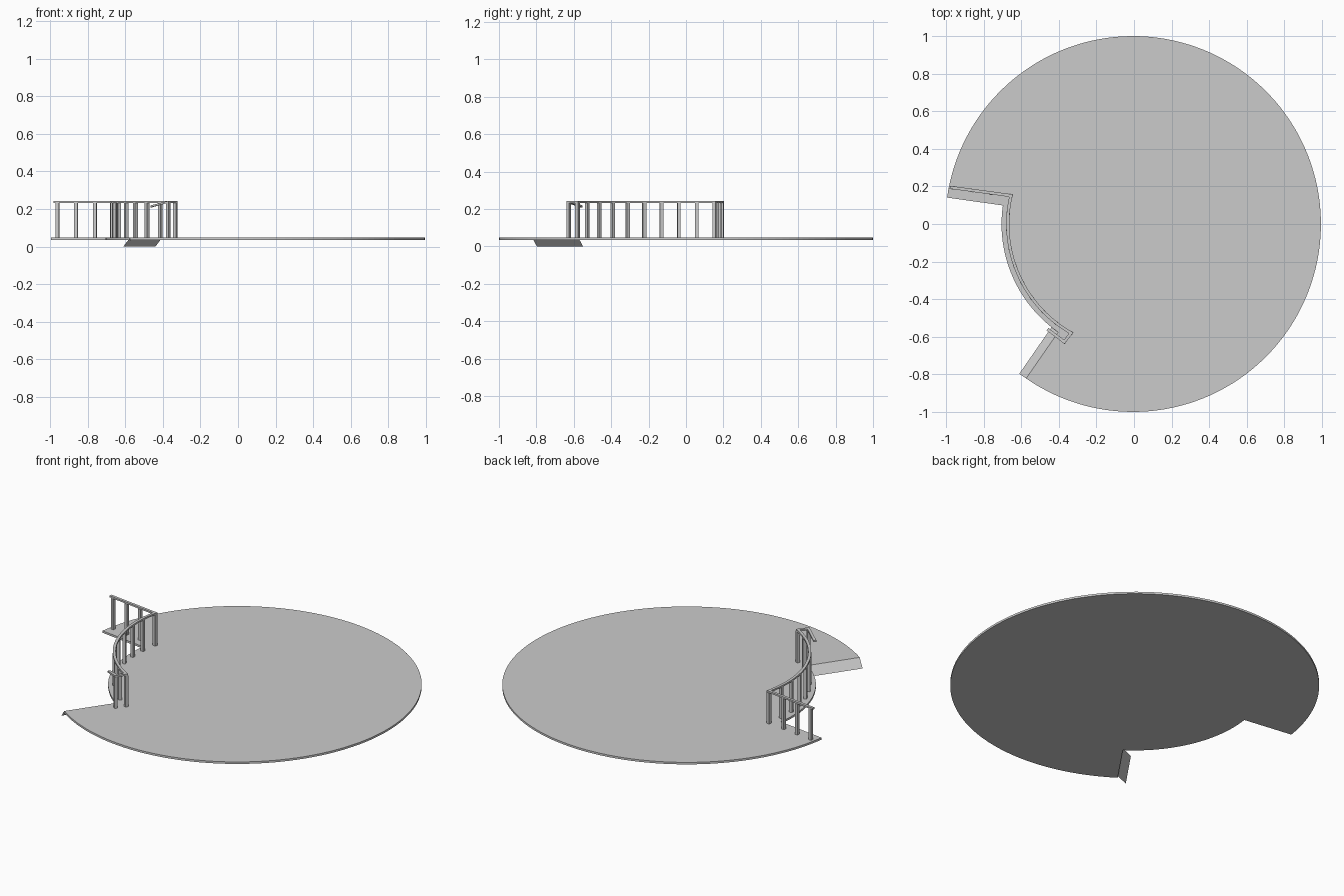
import bpy, bmesh
from math import radians, cos, sin
from mathutils import Vector

if "Cube" in bpy.data.objects:
    bpy.data.objects.remove(bpy.data.objects["Cube"])

CX = -0.005                          # disc centre in x
A0, A1 = radians(171.9), radians(235.3)   # radial edges of the notch
R_IN, R_OUT = 0.70, 1.0
Z0, Z1 = 0.035, 0.047                # floor bottom and top
RAIL_R, RAIL_TOP, RAIL_T = 0.667, 0.243, 0.010


def polar(r, a, z=0.0, side=0.0):
    """Point at radius r along angle a, shifted sideways (counter-clockwise positive)."""
    return Vector((CX + r * cos(a) - side * sin(a), r * sin(a) + side * cos(a), z))


def make(name, verts, faces):
    me = bpy.data.meshes.new(name)
    me.from_pydata([tuple(v) for v in verts], [], faces)
    bm = bmesh.new()
    bm.from_mesh(me)
    bmesh.ops.recalc_face_normals(bm, faces=bm.faces)
    bm.to_mesh(me)
    bm.free()
    ob = bpy.data.objects.new(name, me)
    bpy.context.collection.objects.link(ob)
    return ob


def prism(name, outline, z0, z1):
    n = len(outline)
    verts = [(p.x, p.y, z) for z in (z0, z1) for p in outline]
    faces = [list(range(n))[::-1], list(range(n, 2 * n))]
    faces += [[i, (i + 1) % n, n + (i + 1) % n, n + i] for i in range(n)]
    return make(name, verts, faces)


def sweep(name, path, width, thick):
    """Flat bar along a path, mitred at its corners; path is the top centre line."""
    verts, faces = [], []
    for i, p in enumerate(path):
        a = (p - path[max(i - 1, 0)]).to_2d()
        b = (path[min(i + 1, len(path) - 1)] - p).to_2d()
        a = a.normalized() if a.length > 0 else b.normalized()
        b = b.normalized() if b.length > 0 else a
        t = (a + b).normalized()
        off = Vector((-t.y, t.x, 0)) * (width / 2 / max(t.dot(a), 0.3))
        down = Vector((0, 0, -thick))
        verts += [p + off, p - off, p - off + down, p + off + down]
    for i in range(len(path) - 1):
        k = 4 * i
        faces += [[k + j, k + (j + 1) % 4, k + 4 + (j + 1) % 4, k + 4 + j] for j in range(4)]
    faces += [[0, 1, 2, 3], [len(verts) - 4 + j for j in range(4)]]
    return make(name, verts, faces)


def post(name, p, a, w=0.018):
    d, n = Vector((cos(a), sin(a), 0)) * w / 2, Vector((-sin(a), cos(a), 0)) * w / 2
    prism(name, [p - d - n, p + d - n, p + d + n, p - d + n], Z1, RAIL_TOP - RAIL_T)


# round floor with the notch on its left side
N, M = 120, 28
start, end = A1, A0 + radians(360)
outline = [polar(R_OUT, start + (end - start) * i / N) for i in range(N + 1)]
outline += [polar(R_IN, A0 + (A1 - A0) * i / M) for i in range(M + 1)]
prism("floor", outline, Z0, Z1)

# steep entry ramp, a thin sheet on the lower notch edge
top = [polar(R_IN, A1, Z1), polar(R_OUT, A1, Z1)]
low = [polar(R_OUT, A1, 0, -0.044), polar(R_IN, A1, 0, -0.044)]
make("entry_ramp", top + low, [[0, 1, 2, 3]])

# handrail: straight run, inner arc, short return, sloping end
C0, C1 = radians(166.9), radians(240.4)
OFF = 0.056
path = [polar(0.993, A0, RAIL_TOP, -OFF)]
path += [polar(RAIL_R, C0 + (C1 - C0) * i / 36, RAIL_TOP) for i in range(37)]
path += [polar(0.724, A1, RAIL_TOP, OFF),
         polar(0.720, A1, RAIL_TOP - 0.024, -OFF)]
sweep("handrail", path, 0.016, RAIL_T)

# posts on the arc
for i in range(10):
    a = C0 + (C1 - C0) * i / 9
    post("arc_post", polar(RAIL_R, a), a)

# posts on the straight run and at the short return
for r in (0.772, 0.873, 0.974):
    post("straight_post", polar(r, A0, 0, -OFF), A0)
post("return_post", polar(0.724, A1, 0, OFF), A1)
